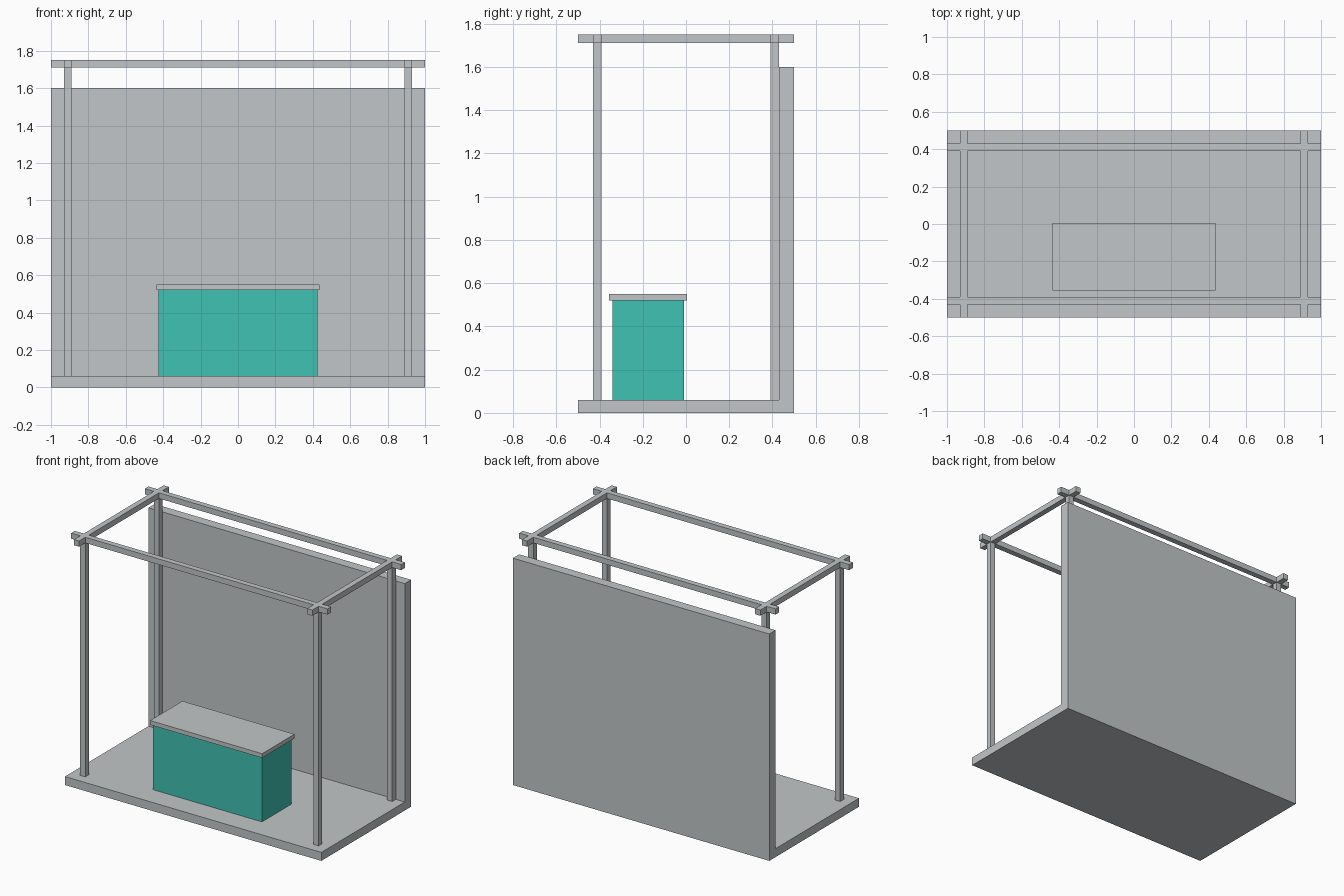
import bpy

cube = bpy.data.objects.get("Cube")
if cube:
    bpy.data.objects.remove(cube, do_unlink=True)


def material(name, rgb):
    mat = bpy.data.materials.new(name)
    mat.use_nodes = True
    mat.diffuse_color = (*rgb, 1)
    mat.node_tree.nodes["Principled BSDF"].inputs["Base Color"].default_value = (*rgb, 1)
    return mat


grey = material("light grey", (0.54, 0.565, 0.578))
teal = material("teal", (0.053, 0.54, 0.456))


def box(name, x, y, z, mat):
    """Box spanning the given (low, high) range on each axis."""
    bpy.ops.mesh.primitive_cube_add(size=1, location=[(a + b) / 2 for a, b in (x, y, z)])
    ob = bpy.context.object
    ob.name = name
    ob.scale = [b - a for a, b in (x, y, z)]
    bpy.ops.object.transform_apply(location=False, rotation=False, scale=True)
    ob.data.materials.append(mat)
    return ob


def around(centre, width):
    return centre - width / 2, centre + width / 2


FLOOR, RAIL_BOTTOM, TOP = 0.06, 1.71, 1.75
POST_X, POST_Y, BAR = 0.91, 0.41, 0.04

# Floor slab and back wall
box("floor", (-1, 1), (-0.5, 0.43), (0, FLOOR), grey)
box("back_wall", (-1, 1), (0.43, 0.5), (0, 1.6), grey)

# Corner posts
for side, sx in (("left", 1), ("right", -1)):
    for end, sy in (("front", -1), ("back", 1)):
        box(f"{end}_{side}_post", around(sx * POST_X, BAR), around(sy * POST_Y, BAR),
            (FLOOR, RAIL_BOTTOM), grey)

# Crossing top rails with overhanging ends
for end, sy in (("front", -1), ("back", 1)):
    box(f"{end}_rail", (-1, 1), around(sy * POST_Y, BAR), (RAIL_BOTTOM, TOP), grey)
for side, sx in (("left", 1), ("right", -1)):
    box(f"{side}_rail", around(sx * POST_X, BAR), (-0.5, 0.5), (RAIL_BOTTOM, TOP), grey)

# Counter with an overhanging top
box("counter_body", (-0.425, 0.425), (-0.34, -0.01), (FLOOR, 0.52), teal)
box("counter_top", (-0.437, 0.437), (-0.355, 0.005), (0.52, 0.55), grey)
